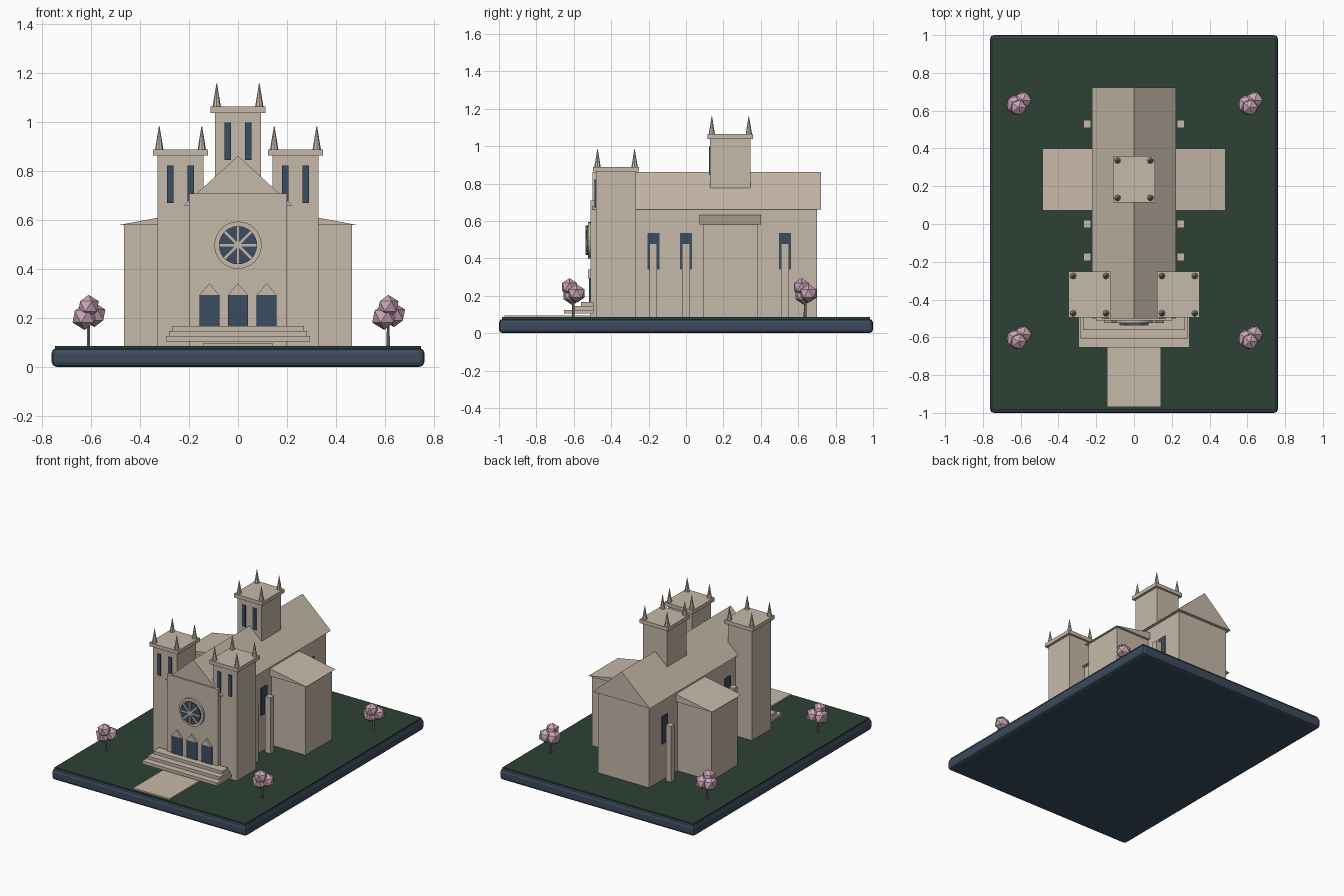
import bpy, bmesh, math
from mathutils import Matrix, Vector

if "Cube" in bpy.data.objects:
    bpy.data.objects.remove(bpy.data.objects["Cube"])


def material(name, r, g, b):
    m = bpy.data.materials.new(name)
    m.diffuse_color = (r, g, b, 1)
    m.use_nodes = True
    m.node_tree.nodes["Principled BSDF"].inputs["Base Color"].default_value = m.diffuse_color
    return m


STONE = material("warm stone", 0.56, 0.485, 0.395)
GLASS = material("blue glass", 0.045, 0.073, 0.12)
SLATE = material("dark slate", 0.045, 0.07, 0.11)
GRASS = material("dark grass", 0.026, 0.053, 0.036)
PINK = material("pink blossom", 0.60, 0.38, 0.47)
BARK = material("trunk brown", 0.30, 0.18, 0.20)


def finish(name, bm, mat):
    bmesh.ops.recalc_face_normals(bm, faces=bm.faces)
    me = bpy.data.meshes.new(name)
    bm.to_mesh(me)
    bm.free()
    me.materials.append(mat)
    ob = bpy.data.objects.new(name, me)
    bpy.context.collection.objects.link(ob)
    return ob


def box(name, x, y, z, mat=STONE, bevel=0):
    """Box from (min, max) ranges."""
    bm = bmesh.new()
    bmesh.ops.create_cube(bm, size=1)
    for v in bm.verts:
        for i, (a, b) in enumerate((x, y, z)):
            v.co[i] = a if v.co[i] < 0 else b
    if bevel:
        bmesh.ops.bevel(bm, geom=bm.edges[:], offset=bevel, segments=2,
                        affect='EDGES', profile=0.5)
    return finish(name, bm, mat)


def gable(name, cx, half, y, z, mat=STONE):
    """Triangular prism with its ridge along y."""
    bm = bmesh.new()
    ends = [[bm.verts.new((cx + px, py, pz)) for px, pz in
             ((-half, z[0]), (half, z[0]), (0, z[1]))] for py in y]
    bm.faces.new(ends[0])
    bm.faces.new(ends[1])
    for i in range(3):
        j = (i + 1) % 3
        bm.faces.new((ends[0][i], ends[0][j], ends[1][j], ends[1][i]))
    return finish(name, bm, mat)


def cone(name, loc, r1, r2, h, sides, mat=STONE, forward=False):
    """Cone or cylinder rising from loc, or pointing to -y."""
    bm = bmesh.new()
    bmesh.ops.create_cone(bm, cap_ends=True, segments=sides, radius1=r1,
                          radius2=r2, depth=h,
                          matrix=Matrix.Translation((0, 0, h / 2)))
    rot = Matrix.Rotation(math.pi / 2 if forward else 0, 4, 'X')
    bm.transform(Matrix.Translation(loc) @ rot)
    return finish(name, bm, mat)


# Base and lawn
box("base", (-0.762, 0.762), (-1, 1), (0, 0.076), SLATE, 0.02)
box("lawn", (-0.748, 0.748), (-0.983, 0.983), (0.07, 0.085), GRASS)
box("path", (-0.143, 0.143), (-0.97, -0.5), (0.08, 0.095))

# Nave and transept
box("nave", (-0.2, 0.2), (-0.48, 0.70), (0.085, 0.662))
gable("nave_roof", 0, 0.222, (-0.50, 0.722), (0.66, 0.862))
box("transept", (-0.466, 0.466), (0.09, 0.383), (0.085, 0.582))
gable("transept_roof", 0, 0.484, (0.072, 0.4), (0.58, 0.67))

# Side windows and buttresses
for s in (-1, 1):
    for y in (-0.175, 0.0, 0.53):
        box("side_window", sorted((s * 0.198, s * 0.207)),
            (y - 0.032, y + 0.032), (0.34, 0.535), GLASS)
        box("buttress", sorted((s * 0.228, s * 0.268)),
            (y - 0.021, y + 0.021), (0.085, 0.48))


# Towers with cap, corner spires and front windows
def tower(cx, cy, z0, z1, win):
    box("tower", (cx - 0.094, cx + 0.094), (cy - 0.108, cy + 0.108), (z0, z1))
    box("tower_cap", (cx - 0.112, cx + 0.112), (cy - 0.122, cy + 0.122),
        (z1 - 0.001, z1 + 0.025))
    for sx in (-1, 1):
        for sy in (-1, 1):
            cone("spire", (cx + sx * 0.087, cy + sy * 0.099, z1 + 0.024),
                 0.017, 0.001, 0.097, 8)
        wx = cx + sx * 0.0425
        box("tower_window", (wx - 0.013, wx + 0.013),
            (cy - 0.115, cy - 0.106), win, GLASS)


for s in (-1, 1):
    tower(s * 0.235, -0.374, 0.085, 0.864, (0.67, 0.822))
tower(0, 0.237, 0.775, 1.039, (0.846, 0.998))

# Facade with rose window
box("facade", (-0.2, 0.2), (-0.51, -0.47), (0.085, 0.709))
cone("rose_ring", (0, -0.505, 0.497), 0.097, 0.097, 0.02, 24, STONE, True)
cone("rose_glass", (0, -0.524, 0.497), 0.078, 0.078, 0.009, 24, GLASS, True)
for i in range(4):
    bar = box("rose_spoke", (-0.078, 0.078), (-0.538, -0.531), (-0.005, 0.005))
    bar.data.transform(Matrix.Translation((0, 0, 0.497)) @
                       Matrix.Rotation(i * math.pi / 4, 4, 'Y'))

# Doors with pediments
for x in (-0.117, 0, 0.117):
    box("door", (x - 0.041, x + 0.041), (-0.518, -0.509), (0.155, 0.293), GLASS)
    gable("door_pediment", x, 0.041, (-0.524, -0.505), (0.293, 0.341))

# Steps
for i in range(3):
    hx = 0.294 - i * 0.012
    box("step", (-hx, hx), (-0.653 + i * 0.046, -0.495),
        (0.104 + i * 0.021, 0.125 + i * 0.021))

# Blossom trees
for x in (-0.611, 0.614):
    for y in (-0.603, 0.637):
        cone("trunk", (x, y, 0.08), 0.008, 0.006, 0.12, 6, BARK)
        for off, r in (((-0.016, -0.004, 0.205), 0.055),
                       ((0.024, 0.018, 0.212), 0.05),
                       ((0.0, -0.02, 0.247), 0.047)):
            bm = bmesh.new()
            bmesh.ops.create_icosphere(bm, subdivisions=1, radius=r,
                                       matrix=Matrix.Translation(Vector((x, y, 0)) + Vector(off)))
            finish("blossom", bm, PINK)
